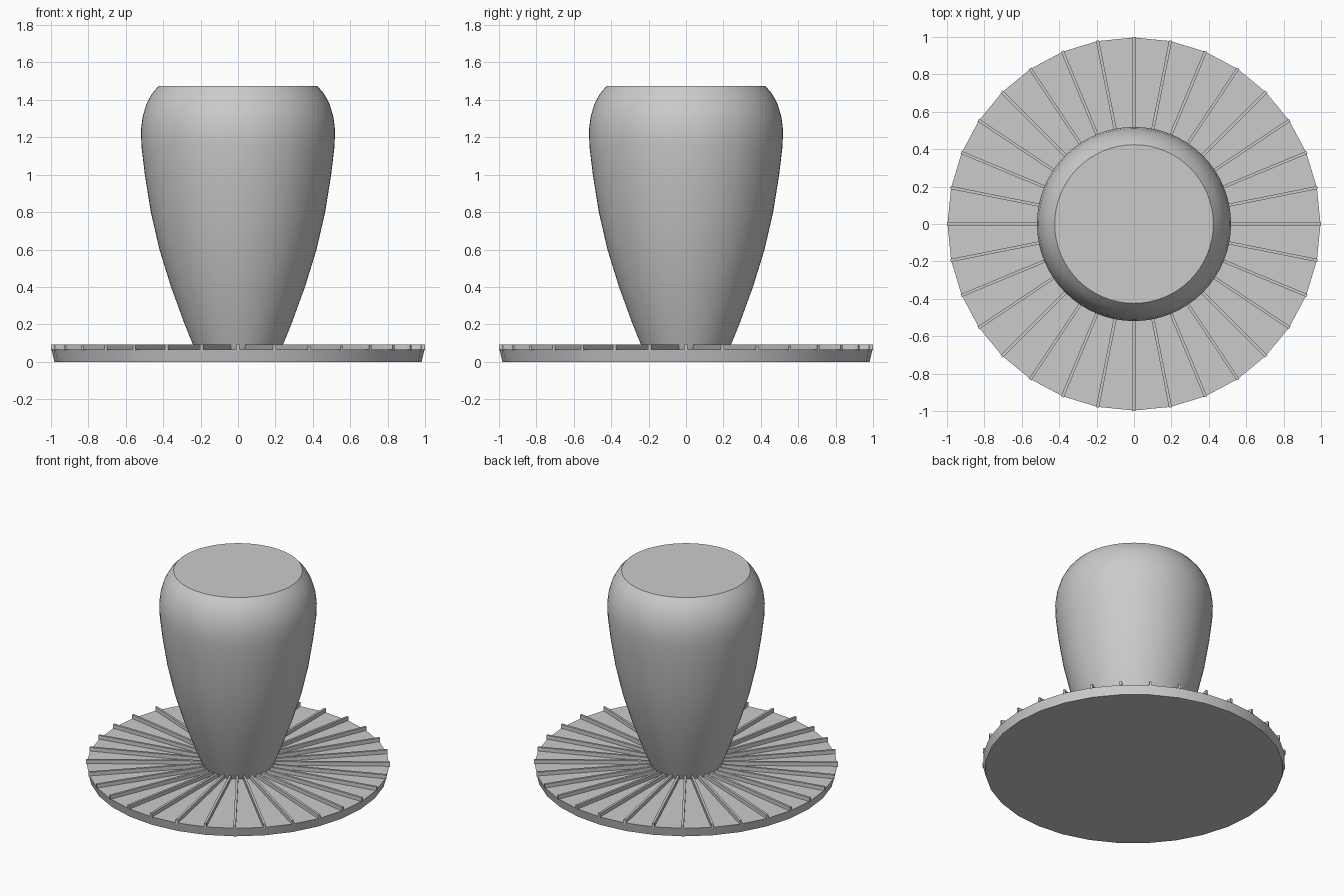
import bpy
import bmesh
from math import pi, sin, cos, radians
from mathutils import Matrix

cube = bpy.data.objects.get("Cube")
if cube:
    bpy.data.objects.remove(cube, do_unlink=True)

SIDES = 32
BASE_TOP = 0.065
RIB_TOP = 0.092

grey = bpy.data.materials.new("plain_grey")
grey.use_nodes = True
colour = (0.6, 0.6, 0.6, 1)
grey.diffuse_color = colour
grey.node_tree.nodes["Principled BSDF"].inputs["Base Color"].default_value = colour


def add_object(name, bm, smooth=False):
    bmesh.ops.recalc_face_normals(bm, faces=bm.faces)
    mesh = bpy.data.meshes.new(name)
    bm.to_mesh(mesh)
    bm.free()
    mesh.materials.append(grey)
    obj = bpy.data.objects.new(name, mesh)
    bpy.context.collection.objects.link(obj)
    if smooth:
        bpy.ops.object.select_all(action='DESELECT')
        obj.select_set(True)
        bpy.context.view_layer.objects.active = obj
        bpy.ops.object.shade_smooth_by_angle(angle=radians(35))
    return obj


def lathe(name, profile, sides):
    """Closed round body from (radius, height) pairs, capped at both ends."""
    bm = bmesh.new()
    rings = []
    for r, z in profile:
        rings.append([bm.verts.new((r * cos(2 * pi * i / sides),
                                    r * sin(2 * pi * i / sides), z))
                      for i in range(sides)])
    for low, high in zip(rings, rings[1:]):
        for i in range(sides):
            j = (i + 1) % sides
            bm.faces.new((low[i], low[j], high[j], high[i]))
    bm.faces.new(rings[0])
    bm.faces.new(rings[-1])
    return add_object(name, bm, smooth=True)


# Round base plate with a slightly flared rim
lathe("base_plate", [(0.982, 0), (0.997, BASE_TOP)], SIDES)

# Bulbous handle with a flat top
lathe("handle", [(0.23, BASE_TOP), (0.285, 0.2), (0.358, 0.4), (0.42, 0.6),
                 (0.466, 0.8), (0.498, 1.0), (0.516, 1.15), (0.519, 1.24),
                 (0.51, 1.31), (0.489, 1.38), (0.46, 1.433), (0.424, 1.475)],
      2 * SIDES)

# Thin radial ribs on the plate
inner, outer, width = 0.15, 1.0, 0.016
bm = bmesh.new()
for i in range(SIDES):
    place = (Matrix.Rotation(2 * pi * i / SIDES, 4, 'Z')
             @ Matrix.Translation(((inner + outer) / 2, 0, (BASE_TOP + RIB_TOP) / 2 - 0.002))
             @ Matrix.Diagonal((outer - inner, width, RIB_TOP - BASE_TOP + 0.004, 1)))
    bmesh.ops.create_cube(bm, size=1, matrix=place)
add_object("ribs", bm)
